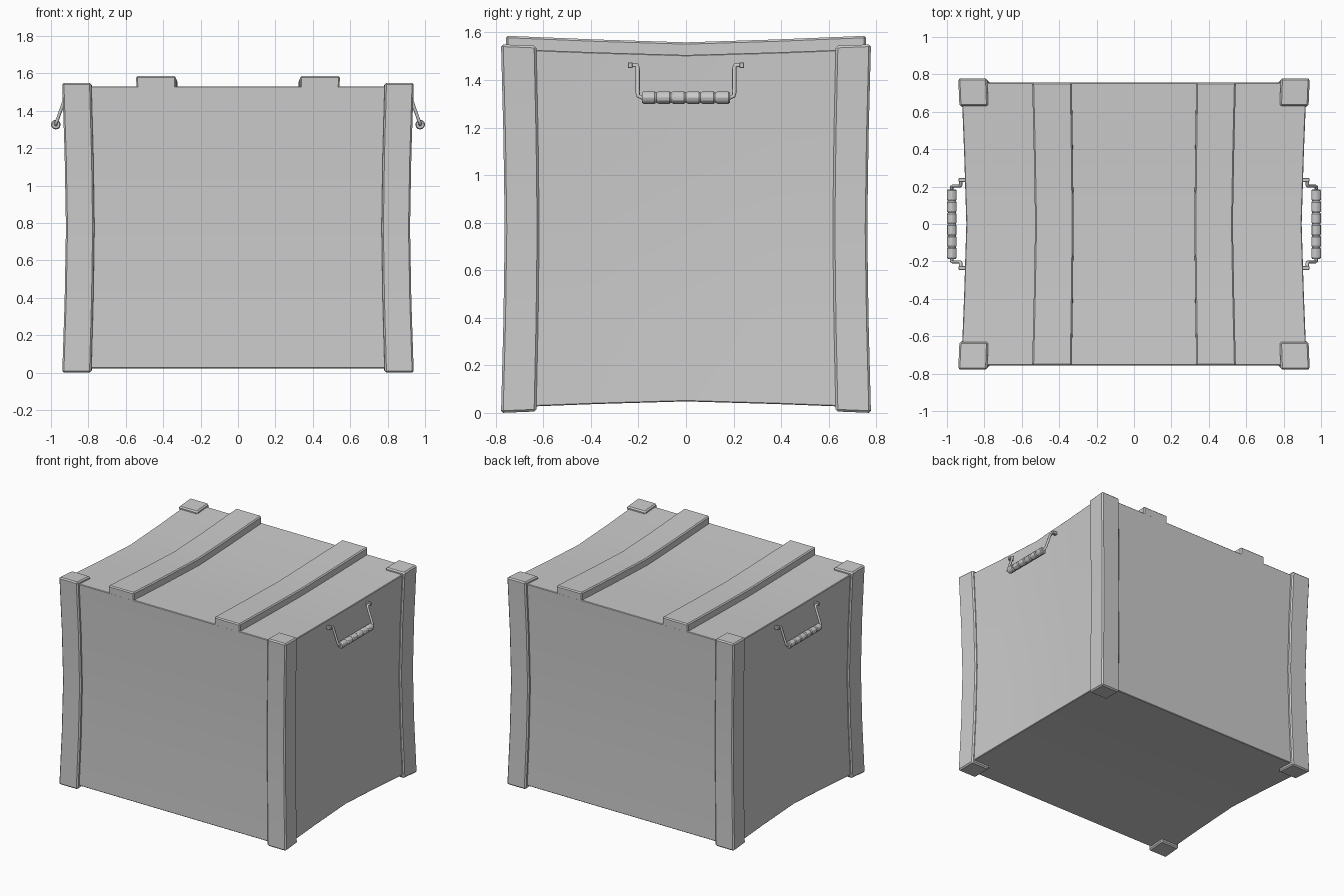
import bpy, bmesh
from math import radians
from mathutils import Vector, Matrix

cube = bpy.data.objects.get("Cube")
if cube:
    bpy.data.objects.remove(cube, do_unlink=True)

grey = bpy.data.materials.new("plain_grey")
grey.use_nodes = True
GREY = (0.6, 0.6, 0.6, 1)
grey.diffuse_color = GREY
grey.node_tree.nodes["Principled BSDF"].inputs["Base Color"].default_value = GREY

MID, HALF_Y, HALF_Z = 0.775, 0.778, 0.775


def pinch(co):
    """Draw the crate in towards its middle, as if it sagged."""
    ty = max(0, 1 - min(1, abs(co.y) / HALF_Y) ** 1.2)
    tz = max(0, 1 - min(1, abs(co.z - MID) / HALF_Z) ** 1.5)
    return Vector((co.x * (1 - 0.03 * ty - 0.021 * tz),
                   co.y * (1 - 0.02 * tz),
                   MID + (co.z - MID) * (1 - 0.035 * ty)))


def finish(name, bm, angle=30):
    bmesh.ops.recalc_face_normals(bm, faces=bm.faces)
    mesh = bpy.data.meshes.new(name)
    bm.to_mesh(mesh)
    bm.free()
    mesh.materials.append(grey)
    ob = bpy.data.objects.new(name, mesh)
    bpy.context.collection.objects.link(ob)
    bpy.ops.object.select_all(action='DESELECT')
    ob.select_set(True)
    bpy.context.view_layer.objects.active = ob
    bpy.ops.object.shade_smooth_by_angle(angle=radians(angle))
    return ob


def box(name, lo, hi, bevel=0.006, bend=True, cuts=(0, 4, 4)):
    """Bevelled box between two corners, sliced along each axis and pinched."""
    lo, hi = Vector(lo), Vector(hi)
    bm = bmesh.new()
    bmesh.ops.create_cube(bm, size=1, matrix=Matrix.Translation((lo + hi) / 2)
                          @ Matrix.Diagonal((*(hi - lo), 1)))
    bmesh.ops.bevel(bm, geom=bm.edges[:], offset=bevel, segments=1, affect='EDGES')
    for axis, n in enumerate(cuts):
        for i in range(1, n):
            point, normal = Vector(), Vector()
            point[axis] = lo[axis] + (hi[axis] - lo[axis]) * i / n
            normal[axis] = 1
            bmesh.ops.bisect_plane(bm, geom=bm.verts[:] + bm.edges[:] + bm.faces[:],
                                   plane_co=point, plane_no=normal)
    if bend:
        for v in bm.verts:
            v.co = pinch(v.co)
    return finish(name, bm)


def span(a, b, sign):
    return sorted((a * sign, b * sign))


# Crate body
box("crate_body", (-0.925, -0.757, 0.022), (0.925, 0.757, 1.532), 0.004)

for sx, side in ((1, "left"), (-1, "right")):
    x0, x1 = span(0.785, 0.94, sx)
    # Corner posts
    for sy, end in ((-1, "front"), (1, "back")):
        y0, y1 = span(0.63, 0.778, sy)
        box(f"{end}_{side}_post", (x0, y0, 0), (x1, y1, 1.55), 0.009, cuts=(0, 0, 4))

    # Lid straps
    x0, x1 = span(0.333, 0.545, sx)
    box(f"{side}_lid_strap", (x0, -0.757, 1.5), (x1, 0.757, 1.587), 0.008, cuts=(0, 4, 0))

    # Handle wire: hangs from the lugs and passes through the grip
    half = [(0.927, 0.24, 1.462), (0.927, 0.207, 1.462), (0.93, 0.203, 1.452),
            (0.968, 0.203, 1.345), (0.974, 0.2, 1.332), (0.974, 0.185, 1.326)]
    path = half + [(x, -y, z) for x, y, z in reversed(half)]
    curve = bpy.data.curves.new(f"{side}_handle_wire", 'CURVE')
    curve.dimensions = '3D'
    curve.bevel_depth = 0.009
    curve.bevel_resolution = 1
    curve.use_fill_caps = True
    spline = curve.splines.new('POLY')
    spline.points.add(len(path) - 1)
    for p, (x, y, z) in zip(spline.points, path):
        p.co = (x * sx, y, z, 1)
    curve.materials.append(grey)
    wire = bpy.data.objects.new(f"{side}_handle_wire", curve)
    bpy.context.collection.objects.link(wire)

    # Lugs holding the wire to the side
    for sy, end in ((-1, "front"), (1, "back")):
        x0, x1 = span(0.885, 0.938, sx)
        y0, y1 = span(0.224, 0.245, sy)
        box(f"{end}_{side}_handle_lug", (x0, y0, 1.45), (x1, y1, 1.474),
            0.003, bend=False, cuts=())

    # Ribbed grip, turned around the wire
    bm = bmesh.new()
    ribs, length = 6, 0.372
    step = length / ribs
    rings = []
    for i in range(ribs):
        y = -length / 2 + i * step
        rings += [(y, 0.021), (y + 0.008, 0.026), (y + step - 0.008, 0.026),
                  (y + step - 0.001, 0.021)]
    loops = []
    for y, r in rings:
        ring = bmesh.ops.create_circle(
            bm, segments=12, radius=r,
            matrix=Matrix.Translation((0.974 * sx, y, 1.326))
            @ Matrix.Rotation(radians(90), 4, 'X'))["verts"]
        loops.append(ring)
    for a, b in zip(loops, loops[1:]):
        for i in range(12):
            j = (i + 1) % 12
            bm.faces.new((a[i], a[j], b[j], b[i]))
    bm.faces.new(loops[0])
    bm.faces.new(loops[-1])
    finish(f"{side}_handle_grip", bm)
